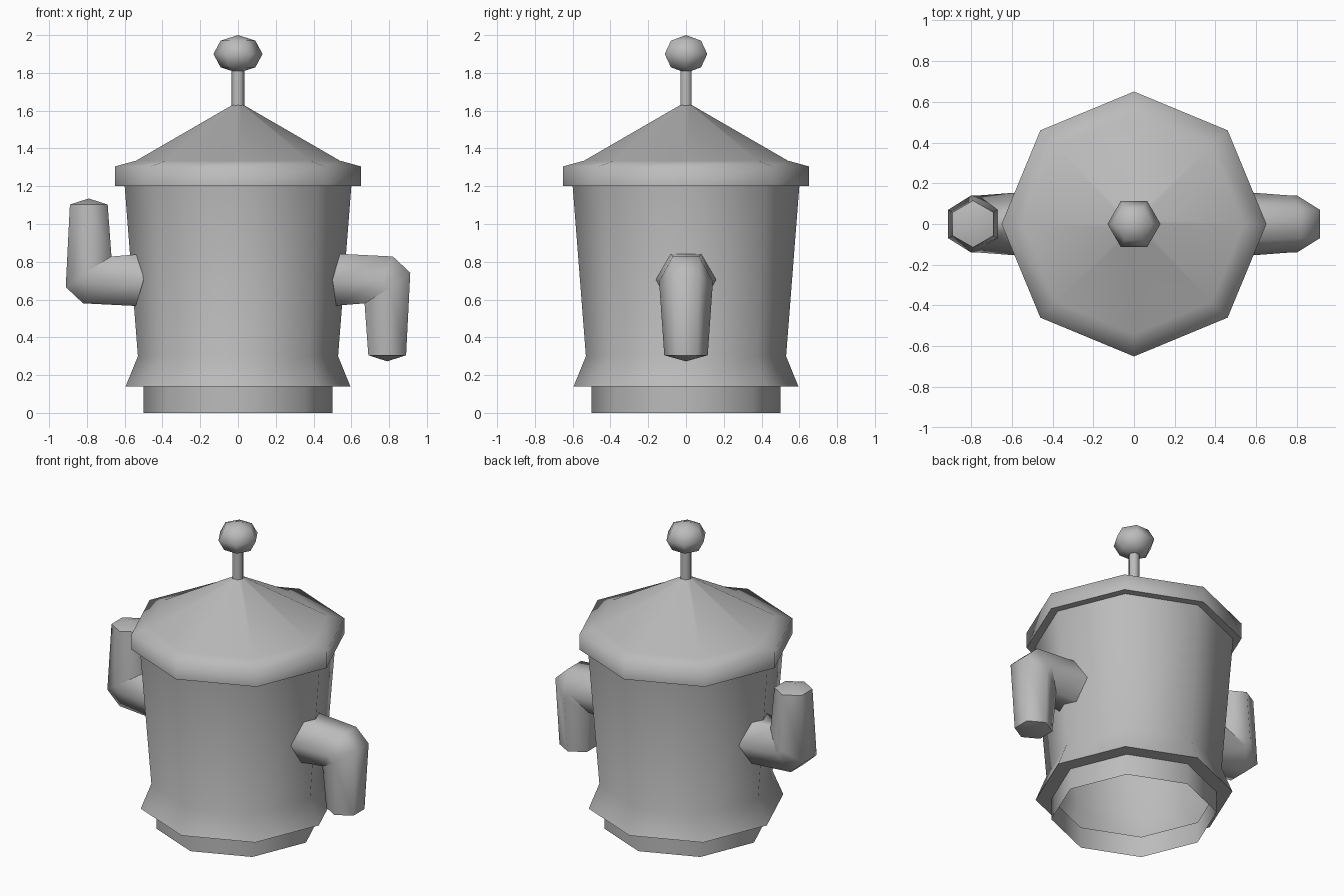
import bpy, bmesh, math

cube = bpy.data.objects.get("Cube")
if cube:
    bpy.data.objects.remove(cube, do_unlink=True)

grey = bpy.data.materials.new("plain grey")
grey.use_nodes = True
grey.diffuse_color = (0.5, 0.5, 0.5, 1)
grey.node_tree.nodes["Principled BSDF"].inputs["Base Color"].default_value = (0.5, 0.5, 0.5, 1)


def finish(name, bm, angle):
    bmesh.ops.remove_doubles(bm, verts=bm.verts, dist=0.0005)
    bmesh.ops.recalc_face_normals(bm, faces=bm.faces)
    mesh = bpy.data.meshes.new(name)
    bm.to_mesh(mesh)
    bm.free()
    mesh.materials.append(grey)
    obj = bpy.data.objects.new(name, mesh)
    bpy.context.collection.objects.link(obj)
    bpy.ops.object.select_all(action='DESELECT')
    obj.select_set(True)
    bpy.context.view_layer.objects.active = obj
    bpy.ops.object.shade_smooth_by_angle(angle=math.radians(angle))
    return obj


def skin(bm, rings):
    """Join matching closed rings of points with quads."""
    loops = [[bm.verts.new(p) for p in ring] for ring in rings]
    for a, b in zip(loops, loops[1:]):
        for i in range(len(a)):
            j = (i + 1) % len(a)
            bm.faces.new((a[i], a[j], b[j], b[i]))
    return loops


def lathe(name, profile, sides, angle):
    """Turn (radius, height) points around the z axis."""
    bm = bmesh.new()
    turns = [2 * math.pi * i / sides for i in range(sides)]
    skin(bm, [[(r * math.cos(t), r * math.sin(t), z) for t in turns] for r, z in profile])
    bmesh.ops.remove_doubles(bm, verts=bm.verts, dist=0.0005)
    return finish(name, bm, angle)


# Open foot, flared skirt and tapered body
lathe("body", [(0.5, 0), (0.5, 0.14), (0.595, 0.14), (0.53, 0.3), (0.6, 1.2)], 8, 65)

# Overhanging conical lid
lathe("lid", [(0.6, 1.2), (0.65, 1.2), (0.65, 1.305), (0.54, 1.335), (0.03, 1.63), (0, 1.635)], 8, 80)

# Thin stem and round knob
lathe("stem", [(0.035, 1.6), (0.035, 1.84)], 6, 65)
knob = [(0.13 * math.sin(a), 1.9 - 0.1 * math.cos(a)) for a in (math.pi * i / 4 for i in range(5))]
lathe("knob", knob, 6, 80)


def hexagon(outer, middle, inner, half):
    """Six-sided section: outer and inner flats, with side corners at half width."""
    (xo, zo), (xm, zm), (xi, zi) = outer, middle, inner
    h = half / 2
    return [(xo, -h, zo), (xo, h, zo), (xm, half, zm),
            (xi, h, zi), (xi, -h, zi), (xm, -half, zm)]


def arm(name, flip):
    """Bent arm; flip turns it half way round so it sits opposite."""
    rings = [
        hexagon((0.54, 0.842), (0.5, 0.705), (0.52, 0.568), 0.16),
        hexagon((0.82, 0.828), (0.765, 0.7), (0.67, 0.58), 0.14),
        hexagon((0.912, 0.742), (0.8, 0.66), (0.67, 0.579), 0.14),
        hexagon((0.89, 0.305), (0.79, 0.305), (0.69, 0.305), 0.115),
    ]
    if flip:
        rings = [[(-x, y, 1.408 - z) for x, y, z in ring] for ring in rings]
    bm = bmesh.new()
    loops = skin(bm, rings)
    bm.faces.new(loops[0])
    # Shallow pointed end
    tip = bm.verts.new((-0.79, 0, 1.135) if flip else (0.79, 0, 0.273))
    end = loops[-1]
    for i in range(6):
        bm.faces.new((end[i], end[(i + 1) % 6], tip))
    return finish(name, bm, 65)


arm("left_arm", False)
arm("right_arm", True)
